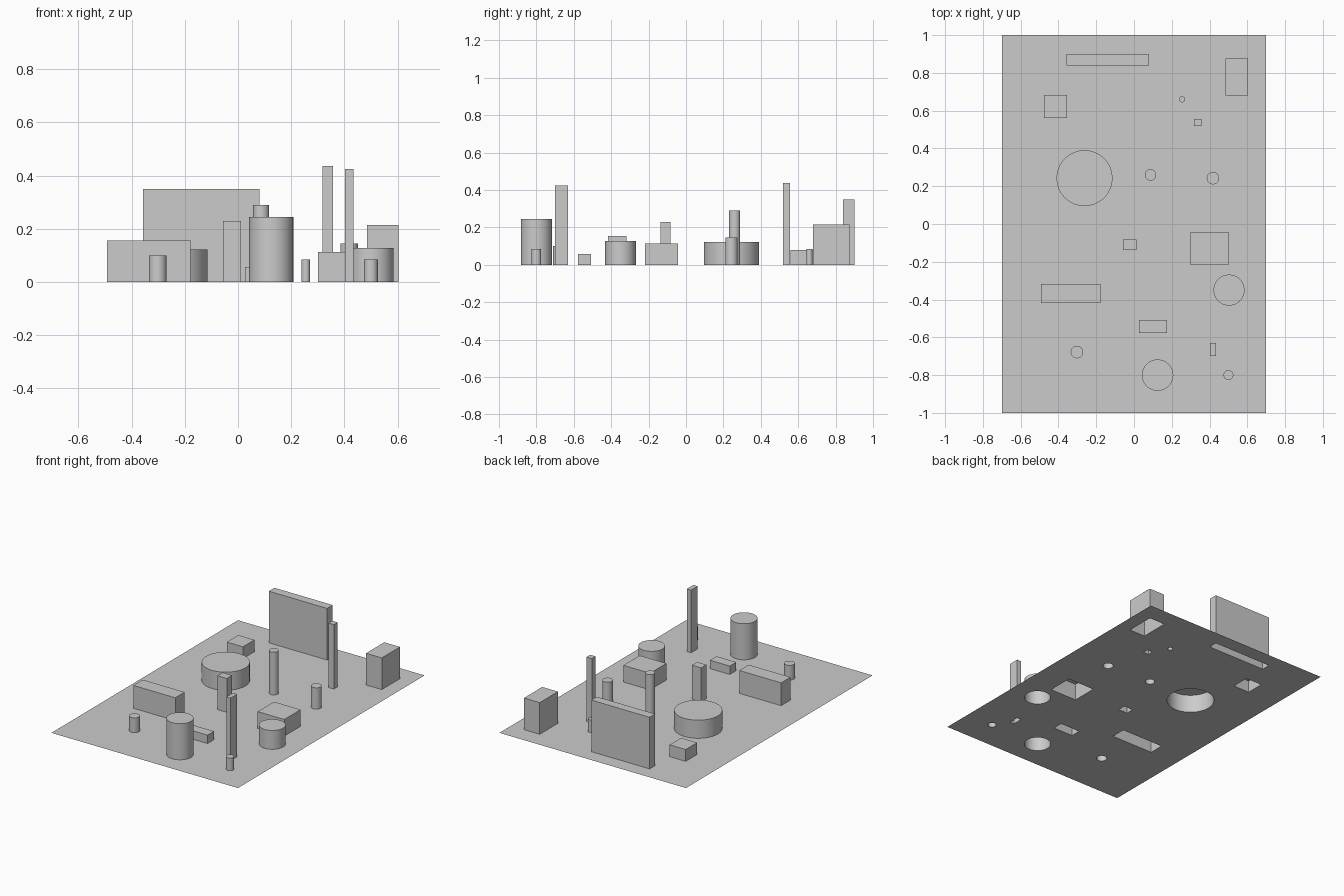
import bpy, bmesh, math

if "Cube" in bpy.data.objects:
    bpy.data.objects.remove(bpy.data.objects["Cube"])

# Rectangular blocks: name, x0, x1, y0, y1, height
BLOCKS = [
    ("wall_block", -0.357, 0.08, 0.84, 0.90, 0.35),
    ("corner_block", 0.485, 0.603, 0.68, 0.875, 0.215),
    ("low_block", -0.476, -0.355, 0.56, 0.683, 0.08),
    ("square_post", 0.317, 0.357, 0.518, 0.557, 0.437),
    ("middle_post", -0.057, 0.012, -0.137, -0.082, 0.23),
    ("wide_block", 0.30, 0.50, -0.218, -0.043, 0.113),
    ("long_block", -0.492, -0.178, -0.418, -0.317, 0.155),
    ("kerb_block", 0.027, 0.175, -0.577, -0.508, 0.057),
    ("thin_post", 0.403, 0.435, -0.70, -0.63, 0.425),
]

# Cylinders: name, x, y, radius, height
CYLINDERS = [
    ("large_drum", -0.262, 0.243, 0.148, 0.123),
    ("tall_pin", 0.087, 0.26, 0.03, 0.29),
    ("medium_pin", 0.418, 0.243, 0.033, 0.145),
    ("tiny_pin", 0.255, 0.66, 0.016, 0.085),
    ("small_drum", 0.503, -0.35, 0.082, 0.128),
    ("left_pin", -0.302, -0.678, 0.033, 0.10),
    ("tall_drum", 0.125, -0.80, 0.083, 0.245),
    ("right_pin", 0.50, -0.80, 0.026, 0.085),
]


def rectangle(x0, x1, y0, y1):
    return [(x0, y0), (x1, y0), (x1, y1), (x0, y1)]


def circle(x, y, r, n=64):
    return [(x + r * math.cos(2 * math.pi * i / n),
             y + r * math.sin(2 * math.pi * i / n)) for i in range(n)]


def add_object(name, bm):
    mesh = bpy.data.meshes.new(name)
    bm.to_mesh(mesh)
    bm.free()
    obj = bpy.data.objects.new(name, mesh)
    bpy.context.collection.objects.link(obj)
    return obj


def add_shell(name, outline, height):
    """Hollow upright shell: side walls and a lid, open underneath."""
    bm = bmesh.new()
    low = [bm.verts.new((x, y, 0)) for x, y in outline]
    high = [bm.verts.new((x, y, height)) for x, y in outline]
    bm.faces.new(high)
    n = len(outline)
    for i in range(n):
        j = (i + 1) % n
        bm.faces.new((low[i], low[j], high[j], high[i]))
    return add_object(name, bm)


shapes = [(b[0], rectangle(*b[1:5]), b[5]) for b in BLOCKS]
shapes += [(c[0], circle(*c[1:4]), c[4]) for c in CYLINDERS]

# Base sheet with an opening under every shell
bm = bmesh.new()
edges = []
for loop in [rectangle(-0.7, 0.7, -1, 1)] + [s[1] for s in shapes]:
    vs = [bm.verts.new((x, y, 0)) for x, y in loop]
    edges += [bm.edges.new((vs[i - 1], vs[i])) for i in range(len(vs))]
bmesh.ops.triangle_fill(bm, edges=edges, use_beauty=True, normal=(0, 0, 1))
bm.normal_update()
for f in bm.faces:
    if f.normal.z < 0:
        f.normal_flip()
add_object("base_sheet", bm)

# Standing shells
for name, outline, height in shapes:
    obj = add_shell(name, outline, height)
    if len(outline) > 4:
        bpy.ops.object.select_all(action='DESELECT')
        obj.select_set(True)
        bpy.context.view_layer.objects.active = obj
        bpy.ops.object.shade_smooth_by_angle(angle=math.radians(30))
